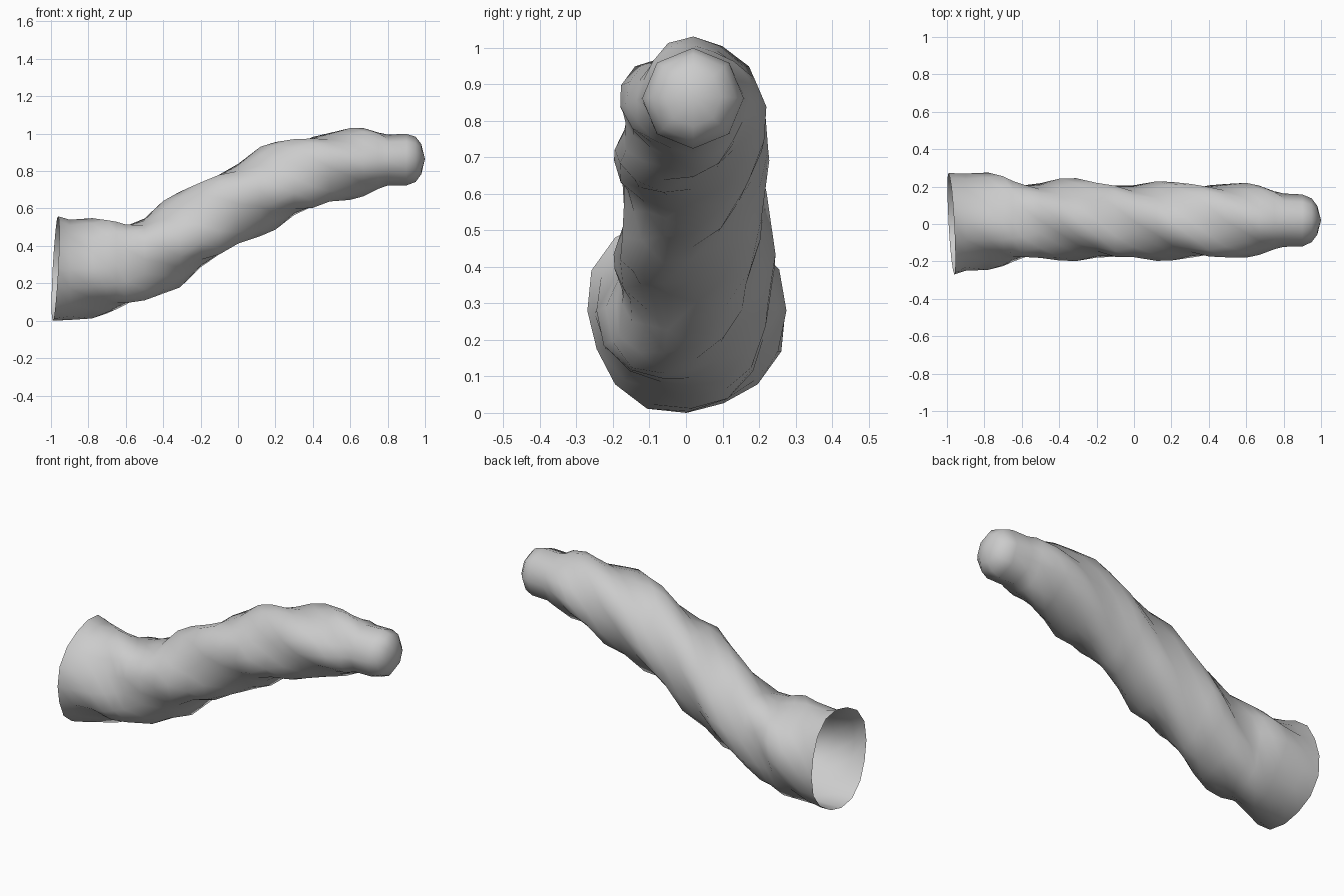
import bpy, bmesh
from math import sin, cos, pi, radians

# Stations along the limb: x, top z, bottom z, max y, min y
STATIONS = [
    (-0.97, 0.558, 0.0, 0.272, -0.27), (-0.9, 0.54, 0.004, 0.27, -0.25),
    (-0.78, 0.548, 0.012, 0.275, -0.245), (-0.7, 0.532, 0.045, 0.25, -0.22),
    (-0.65, 0.515, 0.075, 0.218, -0.19),
    (-0.6, 0.505, 0.095, 0.205, -0.175), (-0.5, 0.535, 0.12, 0.208, -0.171),
    (-0.4, 0.64, 0.145, 0.242, -0.195), (-0.31, 0.69, 0.178, 0.245, -0.198),
    (-0.2, 0.73, 0.295, 0.212, -0.172), (-0.1, 0.775, 0.36, 0.2, -0.17),
    (0.0, 0.83, 0.42, 0.2, -0.17), (0.12, 0.93, 0.452, 0.228, -0.197),
    (0.2, 0.955, 0.487, 0.225, -0.195), (0.3, 0.96, 0.575, 0.204, -0.17),
    (0.4, 0.974, 0.612, 0.198, -0.165),
    (0.49, 0.998, 0.643, 0.208, -0.172), (0.6, 1.03, 0.646, 0.22, -0.18),
    (0.67, 1.03, 0.665, 0.205, -0.165), (0.75, 1.006, 0.705, 0.175, -0.135),
    (0.8, 0.995, 0.723, 0.163, -0.122),
    (0.9, 0.999, 0.723, 0.158, -0.12), (0.95, 0.983, 0.742, 0.137, -0.097),
    (0.98, 0.945, 0.783, 0.097, -0.057)]
SIDES = 16
TWIST = 1


def ridge(angle, index, x):
    """Four soft ridges twisting round the limb, fading at both ends."""
    amp = 0.03 if index < 2 else 0.1 if x < 0.7 else 0.05 if x < 0.78 else 0
    phase = 2 * pi * (x - 0.14) / 0.483
    return (1 + amp * cos(4 * angle - TWIST * phase)) / (1 + amp * cos(phase))


def ring(bm, index, x, top, bottom, right, left):
    verts = []
    for i in range(SIDES):
        a = 2 * pi * i / SIDES
        k = ridge(a, index, x)
        if x > 0.78 and i % 2:
            k = cos(pi / 8)  # octagonal tip
        y = (right + left) / 2 + k * cos(a) * (right - left) / 2
        z = (top + bottom) / 2 + k * sin(a) * (top - bottom) / 2
        tilt = 0.015 * sin(a) - 0.015 * cos(a) - 0.006 if index == 0 else 0
        verts.append(bm.verts.new((x + tilt, y, z)))
    return verts


# Bent lumpy limb, open at the wide end
bm = bmesh.new()
rings = [ring(bm, i, *s) for i, s in enumerate(STATIONS)]
for a, b in zip(rings, rings[1:]):
    for i in range(SIDES):
        j = (i + 1) % SIDES
        bm.faces.new((a[i], a[j], b[j], b[i]))

# Rounded closed tip
tip = bm.verts.new((1.0, 0.02, 0.865))
for i in range(SIDES):
    bm.faces.new((rings[-1][i], rings[-1][(i + 1) % SIDES], tip))
bmesh.ops.recalc_face_normals(bm, faces=bm.faces)
if max(bm.faces, key=lambda f: f.calc_center_median().x).normal.x < 0:
    bmesh.ops.reverse_faces(bm, faces=bm.faces)

mesh = bpy.data.meshes.new("limb")
bm.to_mesh(mesh)
bm.free()
limb = bpy.data.objects.new("limb", mesh)
bpy.context.collection.objects.link(limb)
bpy.context.view_layer.objects.active = limb
limb.select_set(True)
bpy.ops.object.shade_smooth_by_angle(angle=radians(80))
